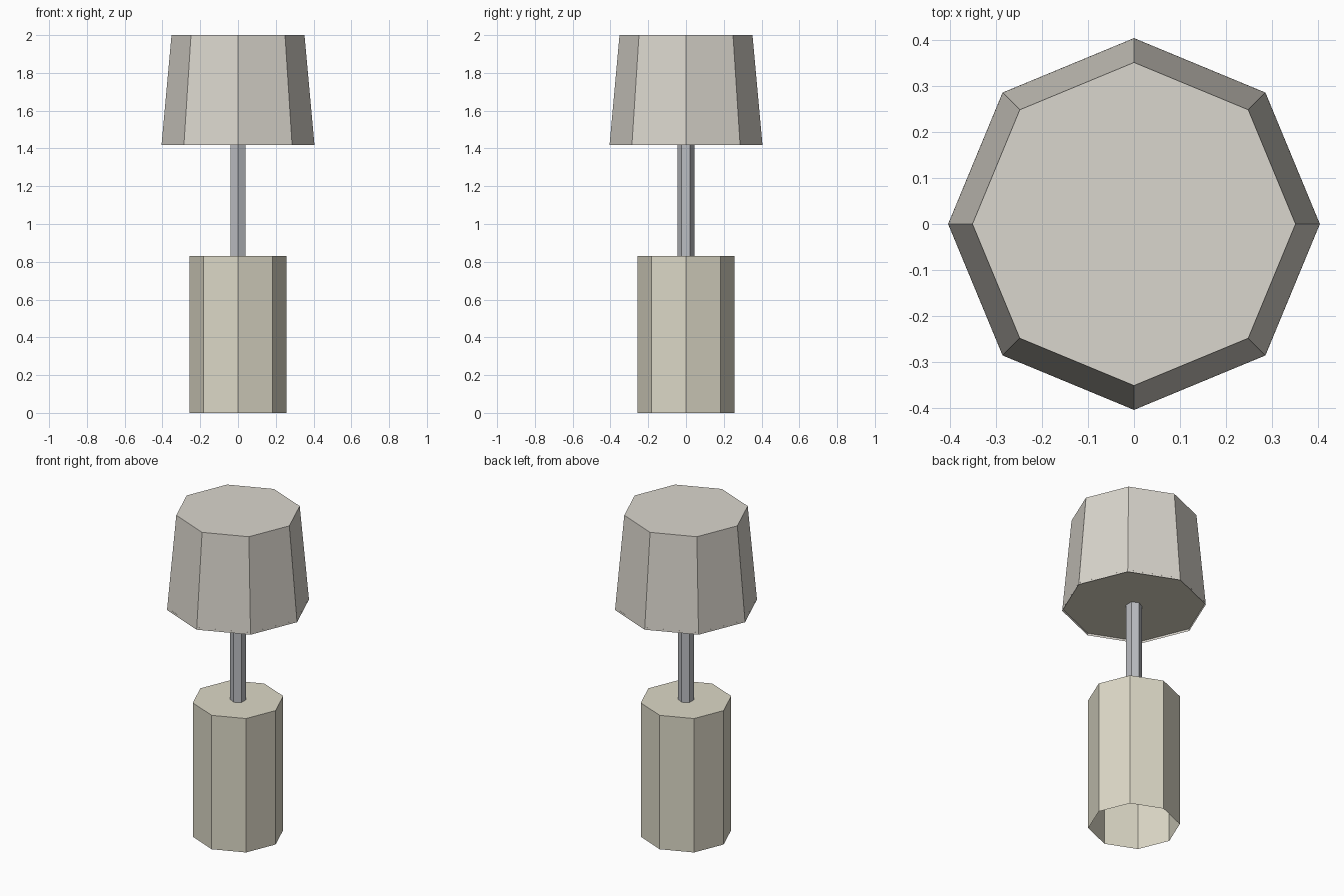
import bpy, bmesh
from math import sin, cos, tau

if "Cube" in bpy.data.objects:
    bpy.data.objects.remove(bpy.data.objects["Cube"])


def material(name, rgb):
    m = bpy.data.materials.new(name)
    m.diffuse_color = (*rgb, 1)
    m.use_nodes = True
    m.node_tree.nodes["Principled BSDF"].inputs["Base Color"].default_value = m.diffuse_color
    return m


def prism(name, sides, rings, mat, cap_top=False):
    """Faceted tube through (radius, z) rings, first corner on the y axis."""
    bm = bmesh.new()
    loops = [[bm.verts.new((r * sin(tau * i / sides), r * cos(tau * i / sides), z))
              for i in range(sides)] for r, z in rings]
    for low, high in zip(loops, loops[1:]):
        for i in range(sides):
            j = (i + 1) % sides
            bm.faces.new((low[j], low[i], high[i], high[j]))
    if cap_top:
        bm.faces.new(loops[-1][::-1])
    # A single ring becomes a downward-facing disc
    if len(rings) == 1:
        bm.faces.new(loops[0])
    mesh = bpy.data.meshes.new(name)
    bm.to_mesh(mesh)
    bm.free()
    mesh.materials.append(mat)
    ob = bpy.data.objects.new(name, mesh)
    bpy.context.collection.objects.link(ob)
    return ob


base_mat = material("warm_beige", (0.72, 0.69, 0.57))
shade_mat = material("shade_taupe", (0.70, 0.67, 0.61))
pole_mat = material("pole_grey", (0.50, 0.51, 0.54))

# Octagonal lamp base, open underneath
prism("lamp_base", 8, [(0.258, 0), (0.258, 0.83)], base_mat, cap_top=True)

# Hexagonal pole between base and shade
prism("pole", 6, [(0.045, 0.83), (0.045, 1.43)], pole_mat)

# Tapered octagonal shade with a slightly recessed bottom panel
prism("lamp_shade", 8, [(0.405, 1.417), (0.352, 2.0)], shade_mat, cap_top=True)
prism("shade_bottom_panel", 8, [(0.404, 1.43)], base_mat)
